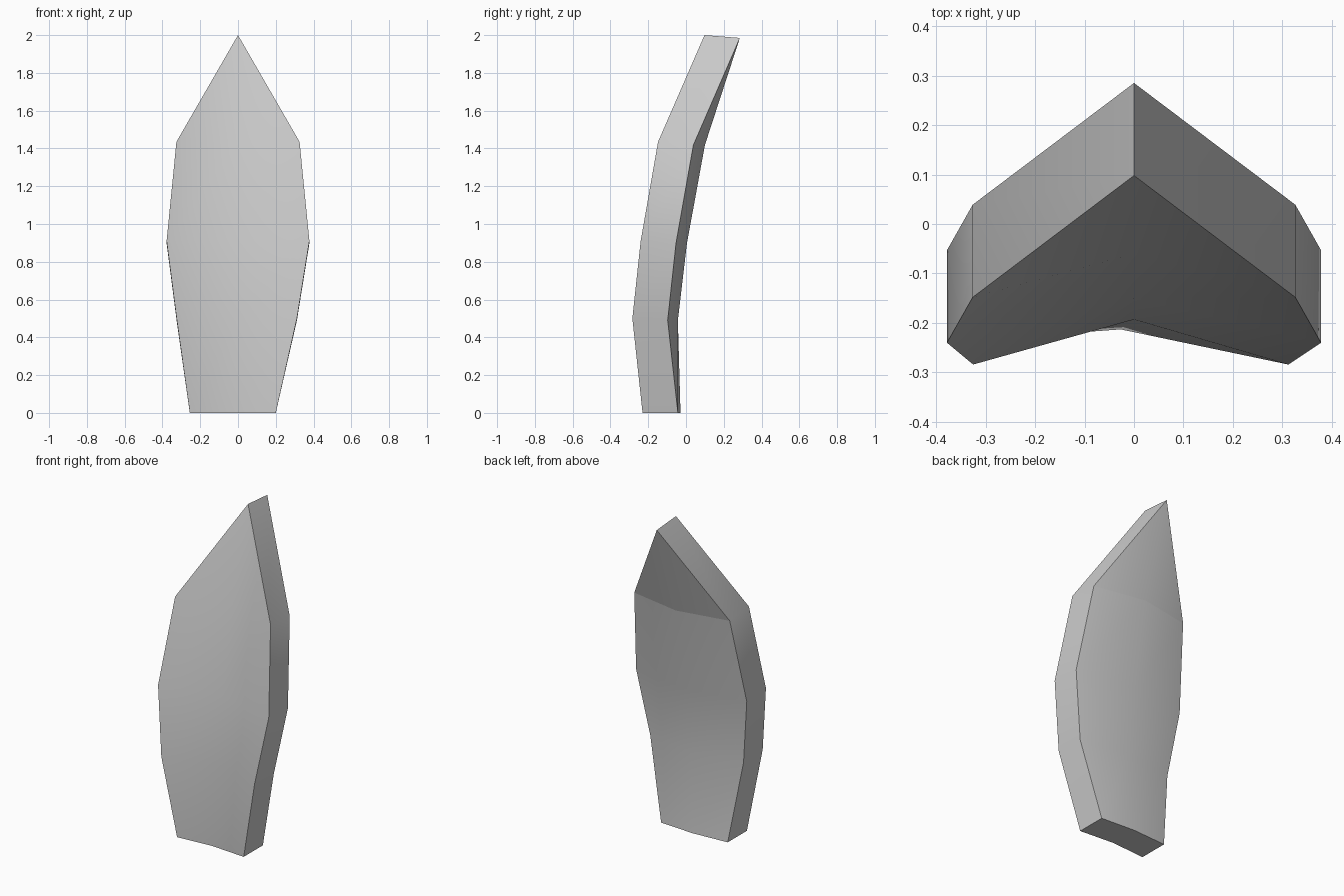
import bpy, bmesh

if "Cube" in bpy.data.objects:
    bpy.data.objects.remove(bpy.data.objects["Cube"])

# Cross-sections: (z, left x, centre x, right x, edge front y, centre front y, centre back y, drop of back)
rows = [
    (0.00, -0.255, -0.027, 0.20, -0.23, -0.213, -0.029, 0.0),
    (0.50, -0.325, 0.0, 0.312, -0.284, -0.193, -0.043, 0.01),
    (0.91, -0.378, 0.0, 0.378, -0.24, -0.15, 0.005, 0.012),
    (1.435, -0.326, 0.0, 0.326, -0.148, -0.06, 0.1, 0.017),
]
DEPTH = 0.187

bm = bmesh.new()
rings = []
for z, xl, xc, xr, ye, ycf, ycb, drop in rows:
    zb = z - drop
    pts = [(xl, ye, z), (xc, ycf, z), (xr, ye, z),
           (xr, ye + DEPTH, zb), (xc, ycb, zb), (xl, ye + DEPTH, zb)]
    rings.append([bm.verts.new(p) for p in pts])

# Plate body between the sections
for a, b in zip(rings, rings[1:]):
    for i in range(6):
        j = (i + 1) % 6
        bm.faces.new((a[i], a[j], b[j], b[i]))

# Flat base, split at the centre
base = rings[0]
bm.faces.new((base[0], base[5], base[4], base[1]))
bm.faces.new((base[1], base[4], base[3], base[2]))

# Pointed tip with a short front-to-back ridge
front = bm.verts.new((0, 0.098, 2.0))
back = bm.verts.new((0, 0.285, 1.985))
t = rings[-1]
for i, j, v in ((0, 1, front), (1, 2, front), (3, 4, back), (4, 5, back)):
    bm.faces.new((t[i], t[j], v))
bm.faces.new((t[2], t[3], back, front))
bm.faces.new((t[5], t[0], front, back))

bmesh.ops.recalc_face_normals(bm, faces=bm.faces)
# Crease under the tip on the back
crease = [bm.edges.get((t[3], t[4])).index, bm.edges.get((t[4], t[5])).index]
bm.edges.index_update()
crease = [bm.edges.get((t[k], t[k + 1])).index for k in (3, 4)]
mesh = bpy.data.meshes.new("curved_plate")
bm.to_mesh(mesh)
bm.free()
plate = bpy.data.objects.new("curved_plate", mesh)
bpy.context.collection.objects.link(plate)

# Soft faces, crisp rim
bpy.context.view_layer.objects.active = plate
plate.select_set(True)
bpy.ops.object.shade_smooth_by_angle(angle=0.6)
for i in crease:
    mesh.edges[i].use_edge_sharp = True
